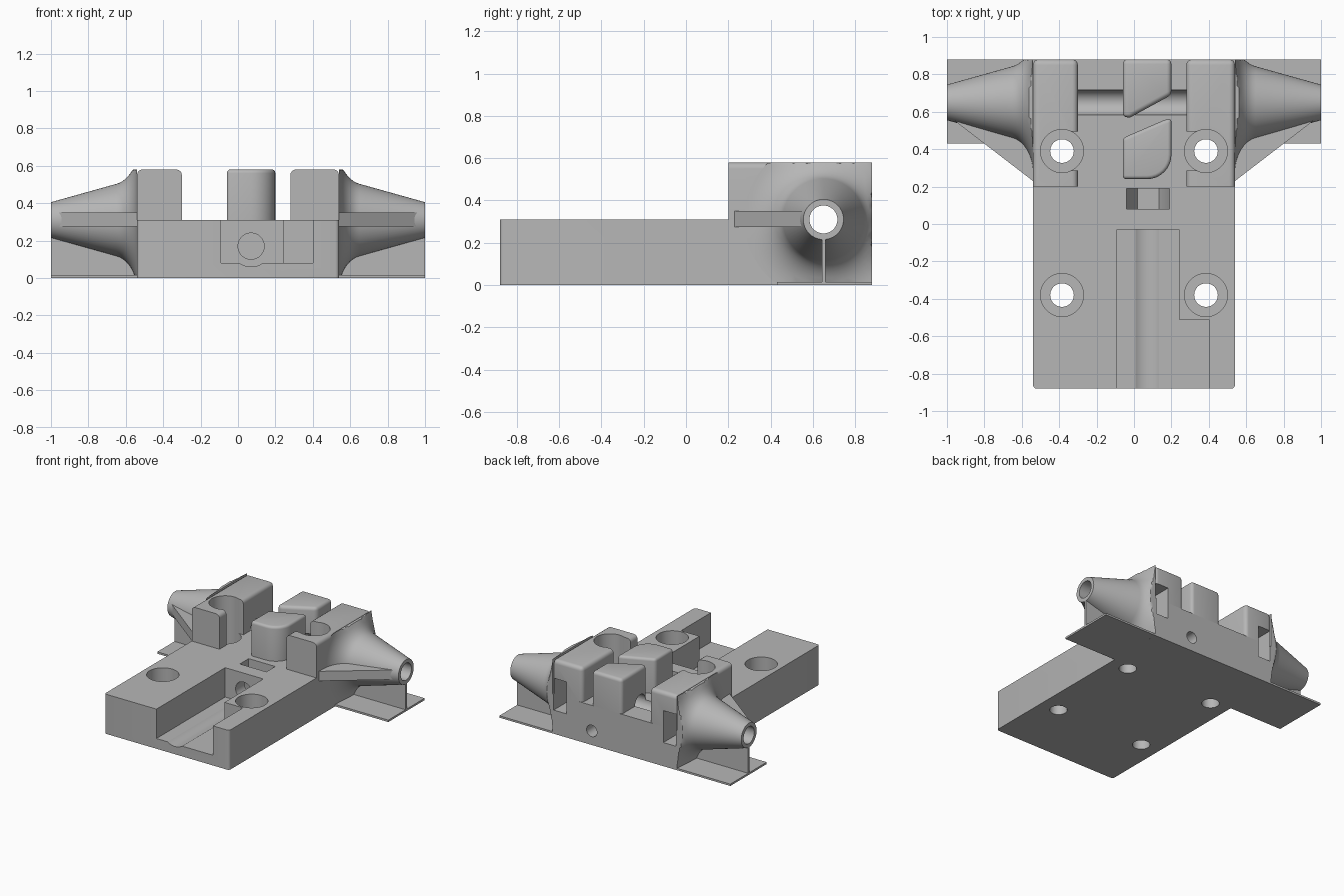
import bpy, bmesh, math

cube = bpy.data.objects.get("Cube")
if cube:
    bpy.data.objects.remove(cube)

grey = bpy.data.materials.new("plain grey")
grey.use_nodes = True
grey.diffuse_color = (0.47, 0.47, 0.47, 1)
grey.node_tree.nodes["Principled BSDF"].inputs["Base Color"].default_value = grey.diffuse_color

PLACE = {"x": lambda a, b, h: (h, a, b),
         "y": lambda a, b, h: (a, h, b),
         "z": lambda a, b, h: (a, b, h)}
parts, cutters = [], []


def finish(name, bm, group):
    bmesh.ops.recalc_face_normals(bm, faces=bm.faces)
    mesh = bpy.data.meshes.new(name)
    bm.to_mesh(mesh)
    bm.free()
    mesh.materials.append(grey)
    obj = bpy.data.objects.new(name, mesh)
    bpy.context.collection.objects.link(obj)
    group.append(obj)
    return obj


def prism(name, pts, h0, h1, axis="z", bevel=0, rule=None, group=parts):
    """Extrude an outline along an axis, rounding the sharp edges that pass the rule."""
    bm = bmesh.new()
    lo, hi = [[bm.verts.new(PLACE[axis](a, b, h)) for a, b in pts] for h in (h0, h1)]
    bm.faces.new(lo)
    bm.faces.new(hi)
    for i in range(len(pts)):
        j = (i + 1) % len(pts)
        bm.faces.new((lo[i], lo[j], hi[j], hi[i]))
    bmesh.ops.recalc_face_normals(bm, faces=bm.faces)
    if bevel:
        edges = [e for e in bm.edges if e.calc_face_angle() > 0.5
                 and rule(*(v.co for v in e.verts))]
        bmesh.ops.bevel(bm, geom=edges, offset=bevel, segments=4, profile=0.5, affect="EDGES")
    return finish(name, bm, group)


def rect(a0, b0, a1, b1):
    return [(a0, b0), (a1, b0), (a1, b1), (a0, b1)]


def arc(a, b, r, start=0, end=360, n=48):
    steps = n if end - start == 360 else n + 1
    angles = [math.radians(start + (end - start) * i / n) for i in range(steps)]
    return [(a + r * math.cos(t), b + r * math.sin(t)) for t in angles]


def cut(name, pts, h0, h1, axis="z"):
    prism(name, pts, h0, h1, axis, group=cutters).hide_render = True


TOP, DECK, SIDE, BACK = 0.58, 0.31, 0.54, 0.88
ROD_Y, ROD_Z = 0.65, 0.31

# Base slab with rounded front corners
prism("base", rect(-SIDE, -BACK, SIDE, BACK), 0, DECK, bevel=0.02,
      rule=lambda p, q: p.y < 0 and q.y < 0 and abs(p.z - q.z) > 0.1)


def above_deck(p, q):
    return max(p.z, q.z) > DECK + 0.01


def block_edges(p, q):
    return above_deck(p, q) and not (p.y < 0.21 and q.y < 0.21)


# Two rod blocks, flared sockets and their supports
flare = [(1, 0.095), (0.65, 0.193)] + [
    (0.65 - 0.11 * math.sin(t), 0.193 + 0.027 * t + 0.14 * (1 - math.cos(t)))
    for t in [math.pi / 2 * i / 10 for i in range(1, 11)]]

for s, side, inner in ((1, "left", 0.28), (-1, "right", 0.30)):
    prism(side + "_block", rect(s * inner, 0.2, s * SIDE, BACK), DECK, TOP,
          bevel=0.03, rule=block_edges)

    # Lathe the socket along the rod, trimmed flush with the block
    bm = bmesh.new()
    rings = []
    for x, r in flare:
        rings.append([bm.verts.new((s * x, min(y, BACK), min(max(z, 0), TOP)))
                      for y, z in arc(ROD_Y, ROD_Z, r, n=64)])
    for a, b in zip(rings, rings[1:]):
        for i in range(64):
            j = (i + 1) % 64
            bm.faces.new((a[i], a[j], b[j], b[i]))
    bm.faces.new(rings[0])
    bm.faces.new(rings[-1])
    finish(side + "_socket", bm, parts)

    prism(side + "_gusset", [(s * SIDE, 0.23), (s * 0.97, 0.56), (s * SIDE, 0.56)], 0.275, 0.35)
    prism(side + "_support_fin", rect(s * SIDE, 0.643, s * 1, 0.659), 0.015, 0.225)
    prism(side + "_foot_plate", rect(s * SIDE, 0.43, s * 1, BACK), 0, 0.015)

    # Nut traps, screw holes and the side openings of the rear screw wells
    cut("nut_trap", rect(s * 0.42, 0.185, s * 0.53, 0.435), 0.525, 1, "y")
    for y in (-0.38, 0.39):
        cut("screw_well", arc(s * 0.385, y, 0.115), 0.15, 0.8)
        cut("screw_hole", arc(s * 0.385, y, 0.063), -0.1, 0.2)
    cut("well_opening", rect(s * 0.385, 0.285, s * 0.25, 0.495), DECK, 0.8)

# Centre posts
prism("rear_post", [(-0.06, BACK), (-0.06, 0.57), (-0.02, 0.57), (0.2, 0.69), (0.2, BACK)],
      DECK, TOP, bevel=0.025, rule=above_deck)
prism("front_post", [(-0.06, 0.46), (-0.06, 0.24)] + arc(0.07, 0.37, 0.13, -90, 0, 8)
      + [(0.2, 0.565), (0.16, 0.555)], DECK, TOP, bevel=0.02, rule=above_deck)

# Rod bore right across
cut("rod_bore", arc(ROD_Y, ROD_Z, 0.066), -1.1, 1.1, "x")

# Stepped front channel, its round groove and the hole behind it
cut("channel", [(-0.09, -1), (0.4, -1), (0.4, -0.51), (0.24, -0.51), (0.24, -0.03), (-0.09, -0.03)],
    0.08, 0.5)
cut("groove", arc(0.07, 0.17, 0.11), -1, -0.03, "y")
cut("channel_hole", arc(0.07, 0.17, 0.07), -0.1, 0.3, "y")
cut("rear_hole", arc(0.2, 0.11, 0.045), 0.5, 1, "y")
cut("deck_nut_slot", arc(0.075, 0.17, 0.115, 180, 360, 3) + [(0.19, 0.5), (-0.04, 0.5)],
    0.08, 0.19, "y")


def bounds(obj):
    return [(min(c), max(c)) for c in zip(*(v.co for v in obj.data.vertices))]


# Cut every part with the tools that reach it
for obj in parts:
    bpy.ops.object.select_all(action="DESELECT")
    bpy.context.view_layer.objects.active = obj
    obj.select_set(True)
    for tool in cutters:
        if all(a[0] < b[1] - 1e-4 and b[0] < a[1] - 1e-4
               for a, b in zip(bounds(obj), bounds(tool))):
            mod = obj.modifiers.new(tool.name, "BOOLEAN")
            mod.object = tool
            mod.operation = "DIFFERENCE"
            mod.solver = "EXACT"
            bpy.ops.object.modifier_apply(modifier=mod.name)
    bpy.ops.object.shade_smooth_by_angle(angle=math.radians(30))

for tool in cutters:
    bpy.data.objects.remove(tool)
